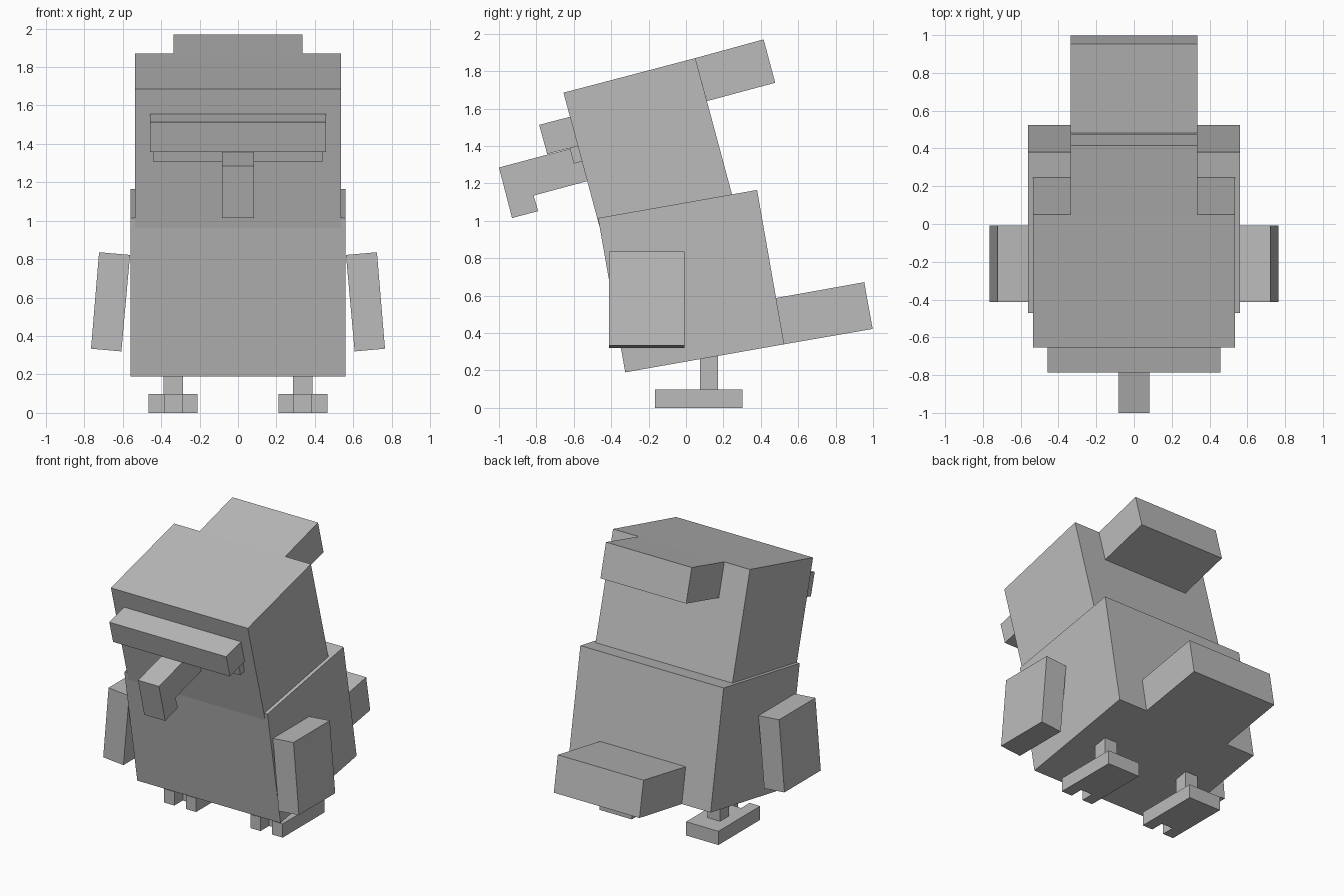
import bpy
import bmesh

cube = bpy.data.objects.get("Cube")
if cube:
    bpy.data.objects.remove(cube, do_unlink=True)

grey = bpy.data.materials.new("plain grey")
colour = (0.5, 0.5, 0.5, 1.0)
grey.use_nodes = True
grey.diffuse_color = colour
grey.node_tree.nodes["Principled BSDF"].inputs["Base Color"].default_value = colour


def prism(name, outline, low, high, axis):
    """Extrude an outline along x, y or z between two positions."""
    def place(point, depth):
        co = list(point)
        co.insert("xyz".index(axis), depth)
        return co

    bm = bmesh.new()
    face = bm.faces.new([bm.verts.new(place(p, low)) for p in outline])
    ext = bmesh.ops.extrude_face_region(bm, geom=[face])
    for v in ext["geom"]:
        if isinstance(v, bmesh.types.BMVert):
            v.co["xyz".index(axis)] = high
    bmesh.ops.recalc_face_normals(bm, faces=bm.faces)
    mesh = bpy.data.meshes.new(name)
    bm.to_mesh(mesh)
    bm.free()
    mesh.materials.append(grey)
    obj = bpy.data.objects.new(name, mesh)
    bpy.context.collection.objects.link(obj)
    return obj


def side_part(name, outline, half_width):
    """Central part from a (y, z) side profile."""
    return prism(name, outline, -half_width, half_width, "x")


# Leaning body and tail
side_part("body", [(-0.47, 1.015), (0.38, 1.165), (0.525, 0.34), (-0.325, 0.19)], 0.56)
side_part("tail", [(0.48, 0.587), (0.953, 0.672), (0.998, 0.422), (0.525, 0.34)], 0.335)

# Head with its back crest; the lower end sinks into the body
side_part("head", [(-0.655, 1.685), (0.05, 1.87), (0.257, 1.10), (-0.448, 0.915)], 0.535)
side_part("crest", [(0.05, 1.87), (0.415, 1.97), (0.477, 1.738), (0.112, 1.64)], 0.335)

# Brow, eye strip and hooked beak
side_part("brow", [(-0.785, 1.513), (-0.61, 1.559), (-0.567, 1.402), (-0.742, 1.357)], 0.457)
side_part("eye_strip", [(-0.625, 1.40), (-0.58, 1.41), (-0.553, 1.318), (-0.6, 1.306)], 0.44)
side_part("beak", [(-1.0, 1.285), (-0.575, 1.398), (-0.525, 1.213), (-0.815, 1.135),
                   (-0.79, 1.052), (-0.93, 1.015)], 0.082)

# Paired wings, legs and notched feet
wing = [(0.562, 0.822), (0.723, 0.836), (0.765, 0.334), (0.607, 0.32)]
leg = [(0.287, 0.075), (0.387, 0.075), (0.387, 0.172), (0.287, 0.172)]
foot = [(0.212, -0.165), (0.292, -0.165), (0.292, -0.07), (0.382, -0.07),
        (0.382, -0.165), (0.465, -0.165), (0.465, 0.302), (0.212, 0.302)]
for side, sign in (("left", 1), ("right", -1)):
    def flip(points):
        return [(sign * x, other) for x, other in points]
    prism(side + "_wing", flip(wing), -0.413, -0.007, "y")
    prism(side + "_leg", flip(leg), 0.09, 0.3, "z")
    prism(side + "_foot", flip(foot), 0.0, 0.097, "z")
